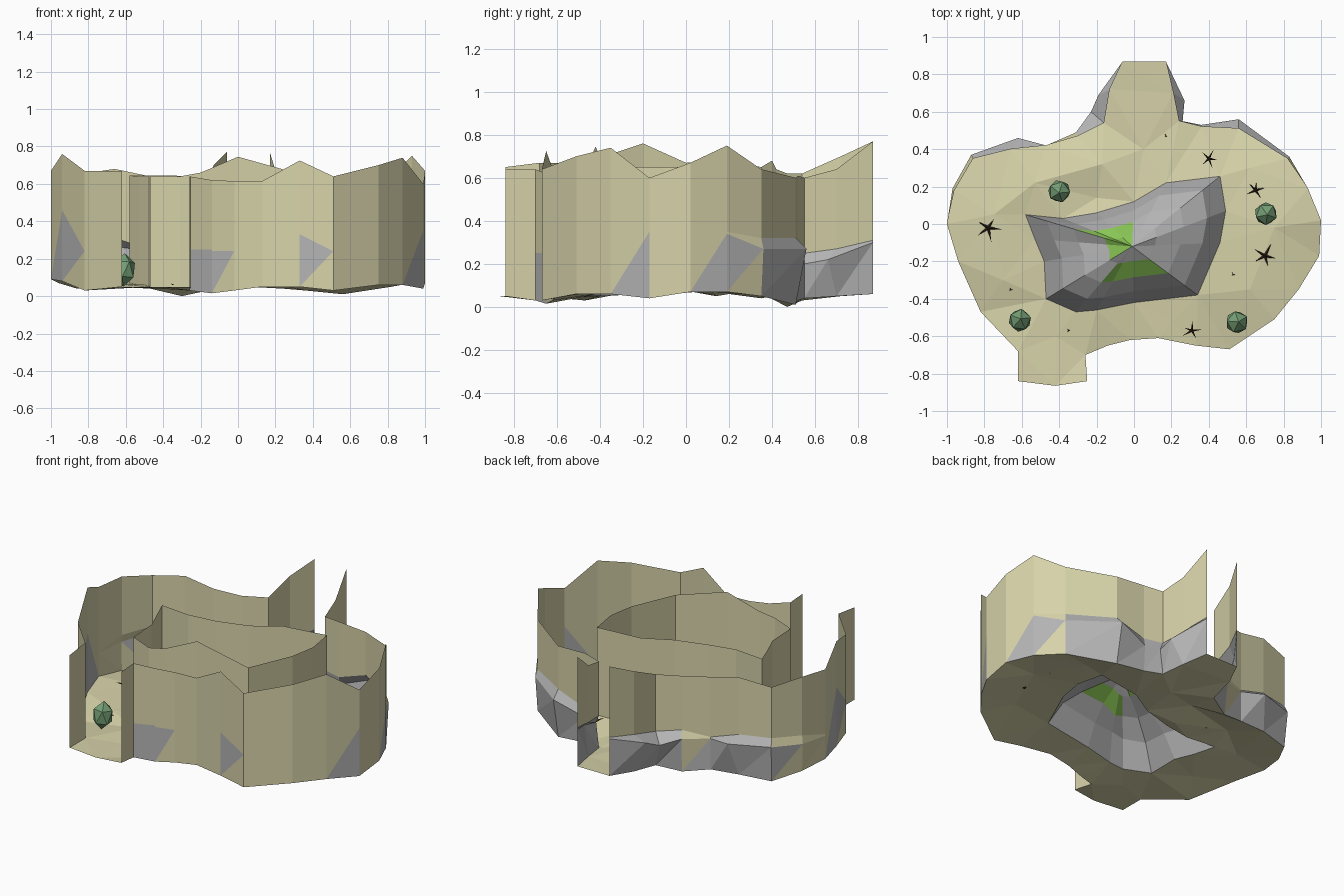
import bpy, bmesh, math, random
from mathutils import Vector
from mathutils.geometry import delaunay_2d_cdt

if "Cube" in bpy.data.objects:
    bpy.data.objects.remove(bpy.data.objects["Cube"])
random.seed(4)


def mat(name, c):
    m = bpy.data.materials.new(name)
    m.diffuse_color = (*c, 1)
    m.use_nodes = True
    m.node_tree.nodes["Principled BSDF"].inputs["Base Color"].default_value = m.diffuse_color
    return m


SAND = mat("sand", (0.68, 0.65, 0.40))
ROCK = mat("rock", (0.46, 0.46, 0.46))
GRASS = mat("grass", (0.25, 0.56, 0.09))
LEAF = mat("cactus_green", (0.18, 0.35, 0.18))
TWIG = mat("dry_twig", (0.05, 0.03, 0.015))


def make(name, bm, mats):
    me = bpy.data.meshes.new(name)
    bm.to_mesh(me)
    bm.free()
    for m in mats:
        me.materials.append(m)
    ob = bpy.data.objects.new(name, me)
    bpy.context.collection.objects.link(ob)
    return ob


# outlines: x, y, base height, top height
WEST = [(-.06, .87, .06, .77), (-.13, .72, .05, .70), (-.16, .54, .03, .62), (-.30, .47, .0, .62),
        (-.47, .42, .04, .64), (-.66, .40, .05, .68), (-.86, .35, .04, .65), (-.96, .18, .07, .68),
        (-1, .0, .09, .67), (-.94, -.20, .08, .76), (-.82, -.47, .03, .67), (-.62, -.68, .05, .67),
        (-.62, -.84, .05, .65)]
EAST = [(-.25, -.84, .05, .64), (-.26, -.70, .03, .64), (-.14, -.65, .015, .62), (-.02, -.62, .03, .615),
        (.13, -.61, .05, .615), (.33, -.65, .05, .725), (.51, -.67, .03, .64), (.75, -.51, .06, .70),
        (.88, -.35, .06, .74), (.99, -.17, .04, .60), (1, .02, .07, .67), (.93, .19, .07, .75),
        (.82, .35, .05, .64), (.56, .51, .01, .60), (.36, .52, .03, .61), (.24, .55, .04, .60),
        (.21, .70, .05, .64), (.17, .87, .06, .77)]
INNER = [(-.58, .05, .07, .645), (-.38, .03, .07, .645), (-.20, .06, .07, .64), (0, .12, .07, .64),
         (.17, .22, .07, .645), (.46, .255, .08, .65), (.49, .07, .09, .65), (.46, -.10, .09, .65),
         (.34, -.38, .08, .65), (0, -.42, .06, .745), (-.20, -.46, .05, .66), (-.31, -.47, .05, .64),
         (-.47, -.40, .05, .64), (-.48, -.20, .06, .64), (-.53, -.08, .06, .64)]


# outer cliff: base, bulging talus ledge, wall foot and top edge
def cliff(name, pts, bulge, grey):
    bm = bmesh.new()
    rows = []
    for i, (x, y, lo, hi) in enumerate(pts):
        dx, dy, mz = bulge.get(i, (0, 0, .24))
        foot = mz + .05 if dx or dy else mz + .01
        rows.append([bm.verts.new(p) for p in ((x, y, lo), (x + dx, y + dy, mz), (x, y, foot), (x, y, hi))])
    for i, (a, b) in enumerate(zip(rows, rows[1:])):
        kind = grey.get(i, 0)
        f = [bm.faces.new((a[0], b[0], b[1])), bm.faces.new((a[0], b[1], a[1]))]
        f[0].material_index = kind & 1
        f[1].material_index = kind >> 1
        ledge = bm.faces.new((a[1], b[1], b[2], a[2]))
        ledge.material_index = 1 if kind == 3 else 0
        bm.faces.new((a[2], b[2], b[3], a[3]))
    make(name, bm, [SAND, ROCK])


cliff("west_cliff", WEST,
      {0: (0, 0, .30), 1: (-.06, -.03, .24), 2: (-.07, .06, .2), 3: (-.01, .02, .22), 5: (.04, .06, .26),
       6: (-.01, .02, .27), 7: (-.01, .01, .25), 9: (0, 0, .46)},
      {0: 3, 1: 3, 2: 3, 3: 1, 4: 3, 5: 3, 6: 2, 8: 1, 9: 2})
cliff("east_cliff", EAST,
      {5: (0, 0, .33), 8: (0, 0, .36), 9: (0, 0, .35), 11: (0, 0, .34), 12: (.01, .01, .27),
       13: (0, .05, .27), 14: (0, .01, .2), 15: (.02, .0, .2), 16: (.06, -.04, .22), 17: (0, 0, .30)},
      {1: 3, 2: 2, 5: 2, 8: 1, 10: 1, 11: 2, 12: 3, 13: 3, 14: 3, 15: 3, 16: 3})

# inner ring wall around the mound
bm = bmesh.new()
rows = [[bm.verts.new((x, y, lo)), bm.verts.new((x, y, hi))] for x, y, lo, hi in INNER]
for a, b in zip(rows, rows[1:] + rows[:1]):
    bm.faces.new((a[0], b[0], b[1], a[1]))
make("inner_ring_wall", bm, [SAND])

# sandy path between the walls, with loose height points
path_pts = [(-.75, .05, .08), (-.70, -.30, .07), (-.53, .22, .09), (-.17, .32, .08), (-.20, .14, .05), (.05, .40, .05),
            (.62, .30, .07), (.75, -.02, .10), (.62, -.35, .09), (.20, -.52, .06), (-.42, -.60, .04)]
outer = [p[:3] for p in WEST] + [(-.42, -.865, .05)] + [p[:3] for p in EAST]
allp = outer + [p[:3] for p in INNER] + path_pts
no, ni = len(outer), len(INNER)
co, _, fc, src, _, forig = delaunay_2d_cdt([Vector(p[:2]) for p in allp], [],
                                           [list(range(no)), list(range(no, no + ni))[::-1]], 1, 1e-5)
bm = bmesh.new()
vs = [bm.verts.new((c.x, c.y, allp[s[0]][2] if s else .06)) for c, s in zip(co, src)]
for f, o in zip(fc, forig):
    if 1 not in o:
        bm.faces.new([vs[i] for i in f])
bmesh.ops.recalc_face_normals(bm, faces=bm.faces)
if sum(f.normal.z for f in bm.faces) < 0:
    bmesh.ops.reverse_faces(bm, faces=bm.faces)
make("path_floor", bm, [SAND])

# central rocky mound: steep skirt, domed top, grassy patches
bm = bmesh.new()
cx, cy = -.01, -.12
loops = []
for k, z in ((1, None), (.80, .21), (.55, .285), (.26, .35)):
    loops.append([bm.verts.new((cx + (x - cx) * k, cy + (y - cy) * k,
                                lo if z is None else z + random.uniform(-.02, .02))) for x, y, lo, _ in INNER])
tip = bm.verts.new((cx, cy, .42))
grass = {2: (0, 1, 2, 8, 9, 10), 3: (0, 1, 2, 12, 13, 14)}
for r in range(4):
    for i in range(ni):
        j = (i + 1) % ni
        a = loops[r]
        f = bm.faces.new((a[i], a[j], loops[r + 1][j], loops[r + 1][i]) if r < 3 else (a[i], a[j], tip))
        f.material_index = 1 if i in grass.get(r, ()) else 0
bmesh.ops.recalc_face_normals(bm, faces=bm.faces)
if sum(f.normal.z for f in bm.faces) < 0:
    bmesh.ops.reverse_faces(bm, faces=bm.faces)
make("rock_mound", bm, [ROCK, GRASS])

# round cacti
for i, (x, y, z) in enumerate([(-.40, .175, .16), (.705, .055, .18), (.55, -.525, .165), (-.61, -.515, .14)]):
    bpy.ops.mesh.primitive_ico_sphere_add(subdivisions=1, radius=1, location=(x, y, z),
                                          rotation=(0.1, 0, i * .9))
    ob = bpy.context.object
    ob.name = f"cactus_{i + 1}"
    ob.scale = (.065, .065, .09)
    ob.data.materials.append(LEAF)


# dry shrubs made of tapering twigs
def shrub(name, x, y, z, r, n):
    bm = bmesh.new()
    for i in range(n):
        a = i * math.tau / n + random.uniform(-.3, .3)
        d = Vector((math.cos(a), math.sin(a), .45)) * r * random.uniform(.7, 1)
        side = Vector((-math.sin(a), math.cos(a), 0)) * r * .11
        o = Vector((x, y, z))
        base = [bm.verts.new(o + s) for s in (side, -side, Vector((0, 0, r * .22)))]
        t = bm.verts.new(o + d)
        for p in range(3):
            bm.faces.new((base[p], base[(p + 1) % 3], t))
    make(name, bm, [TWIG])


for i, (x, y) in enumerate([(-.78, -.02), (.40, .35), (.70, -.17), (.31, -.57), (.65, .18)]):
    shrub(f"dry_shrub_{i + 1}", x, y, .09, .06 + .02 * (i in (0, 2)), 5)
for i, (x, y) in enumerate([(.17, .47), (.53, -.27), (-.66, -.35), (-.35, -.57)]):
    shrub(f"small_shrub_{i + 1}", x, y, .06 + .03 * (i == 1), .016, 3)
